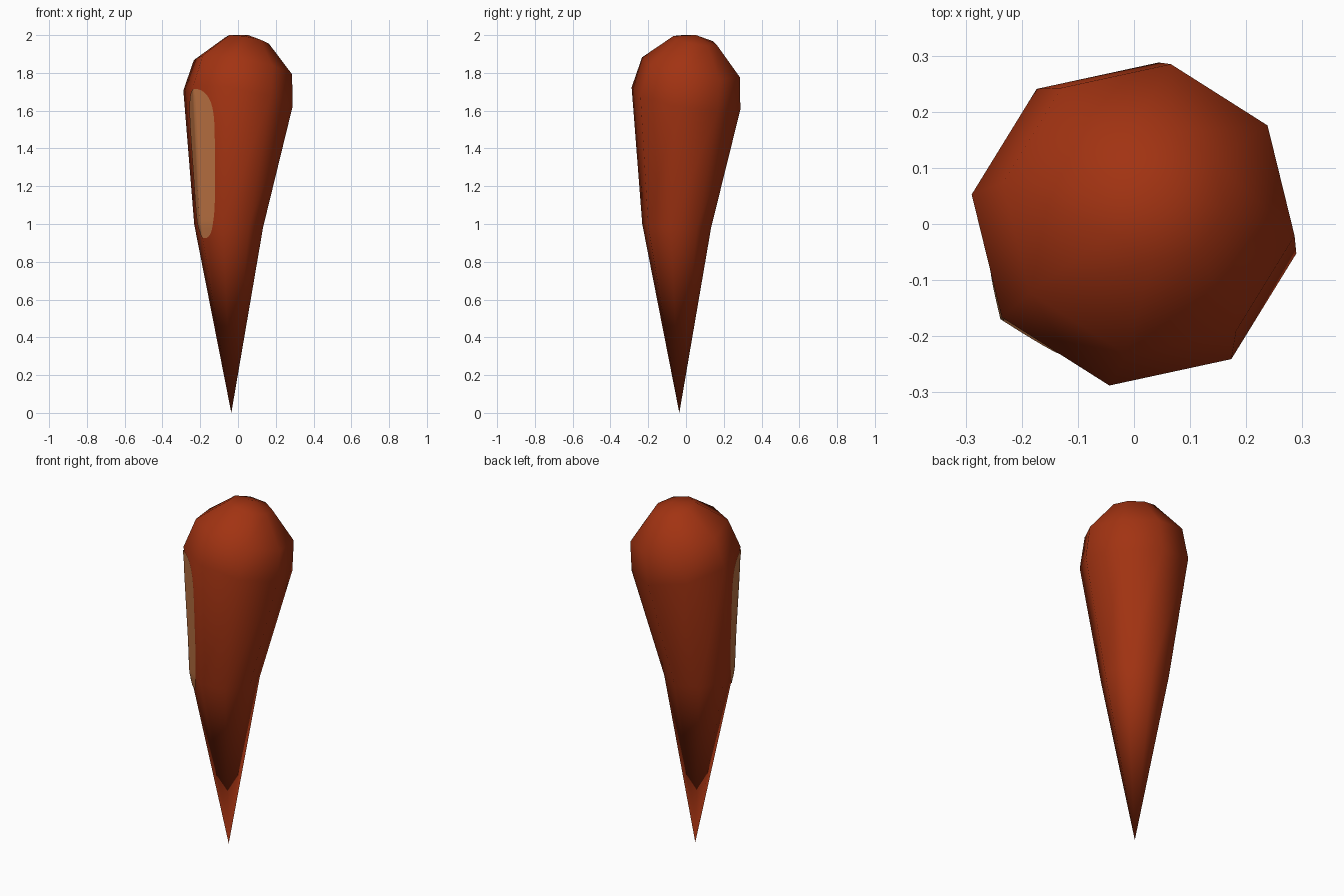
import bpy, bmesh, math
from mathutils import Vector
from mathutils.bvhtree import BVHTree

if "Cube" in bpy.data.objects:
    bpy.data.objects.remove(bpy.data.objects["Cube"])


def material(name, rgb):
    m = bpy.data.materials.new(name)
    m.diffuse_color = (*rgb, 1)
    m.use_nodes = True
    m.node_tree.nodes["Principled BSDF"].inputs["Base Color"].default_value = m.diffuse_color
    return m


def make_object(name, bm, mat):
    for f in bm.faces:
        f.smooth = True
    me = bpy.data.meshes.new(name)
    bm.to_mesh(me)
    me.materials.append(mat)
    ob = bpy.data.objects.new(name, me)
    bpy.context.collection.objects.link(ob)
    return ob


red = material("rust red", (0.36, 0.033, 0.006))
tan = material("pale tan", (0.50, 0.17, 0.055))

# The club bends in the vertical plane through U (diagonal), W is across it
U = Vector((1, 1, 0)).normalized()
W = Vector((-1, 1, 0)).normalized()
Z = Vector((0, 0, 1))
SIDES = 8

# Tapered body: rings of (offset along U, height, radius, tilt in degrees)
rings = [(-0.07, 0.99, 0.185, 4), (0.0, 1.665, 0.297, 14),
         (0.037, 1.83, 0.267, 14), (0.068, 1.972, 0.118, 14)]
bm = bmesh.new()
tip = bm.verts.new(U * -0.05)
apex = bm.verts.new(U * 0.075 + Z * 2.0)
loops = []
for u, z, r, tilt in rings:
    t = math.radians(tilt)
    side = U * math.cos(t) - Z * math.sin(t)
    loop = []
    for i in range(SIDES):
        a = math.tau * i / SIDES + math.radians(-9.5 - 45)
        loop.append(bm.verts.new(U * u + Z * z + r * (side * math.cos(a) + W * math.sin(a))))
    loops.append(loop)
for i in range(SIDES):
    j = (i + 1) % SIDES
    bm.faces.new((tip, loops[0][j], loops[0][i]))
    bm.faces.new((apex, loops[-1][i], loops[-1][j]))
    for lo, hi in zip(loops, loops[1:]):
        bm.faces.new((lo[i], lo[j], hi[j], hi[i]))
bmesh.ops.recalc_face_normals(bm, faces=bm.faces)
surface = BVHTree.FromBMesh(bm)
make_object("club_body", bm, red)
bm.free()

# Pale rounded patch laid on the inner side of the bend
bm = bmesh.new()
ROWS, COLS = 36, 16
grid = []
for r in range(ROWS + 1):
    s = -math.cos(math.pi * r / ROWS)
    z = 1.32 + 0.395 * s
    half = (0.095 + 0.023 * s) * max(1 - abs(s) ** 5, 0.0004) ** 0.5
    mid = 0.022 + 0.012 * s
    row = []
    for c in range(COLS + 1):
        w = mid + half * (2 * c / COLS - 1)
        hit = surface.ray_cast(W * w + Z * z - U * 2, U)[0]
        row.append(bm.verts.new(hit - U * 0.005))
    grid.append(row)
for a, b in zip(grid, grid[1:]):
    for c in range(COLS):
        bm.faces.new((a[c], b[c], b[c + 1], a[c + 1]))
bmesh.ops.recalc_face_normals(bm, faces=bm.faces)
bm.normal_update()
if sum((f.normal.dot(U) for f in bm.faces)) > 0:
    bmesh.ops.reverse_faces(bm, faces=bm.faces)
make_object("pale_patch", bm, tan)
bm.free()
